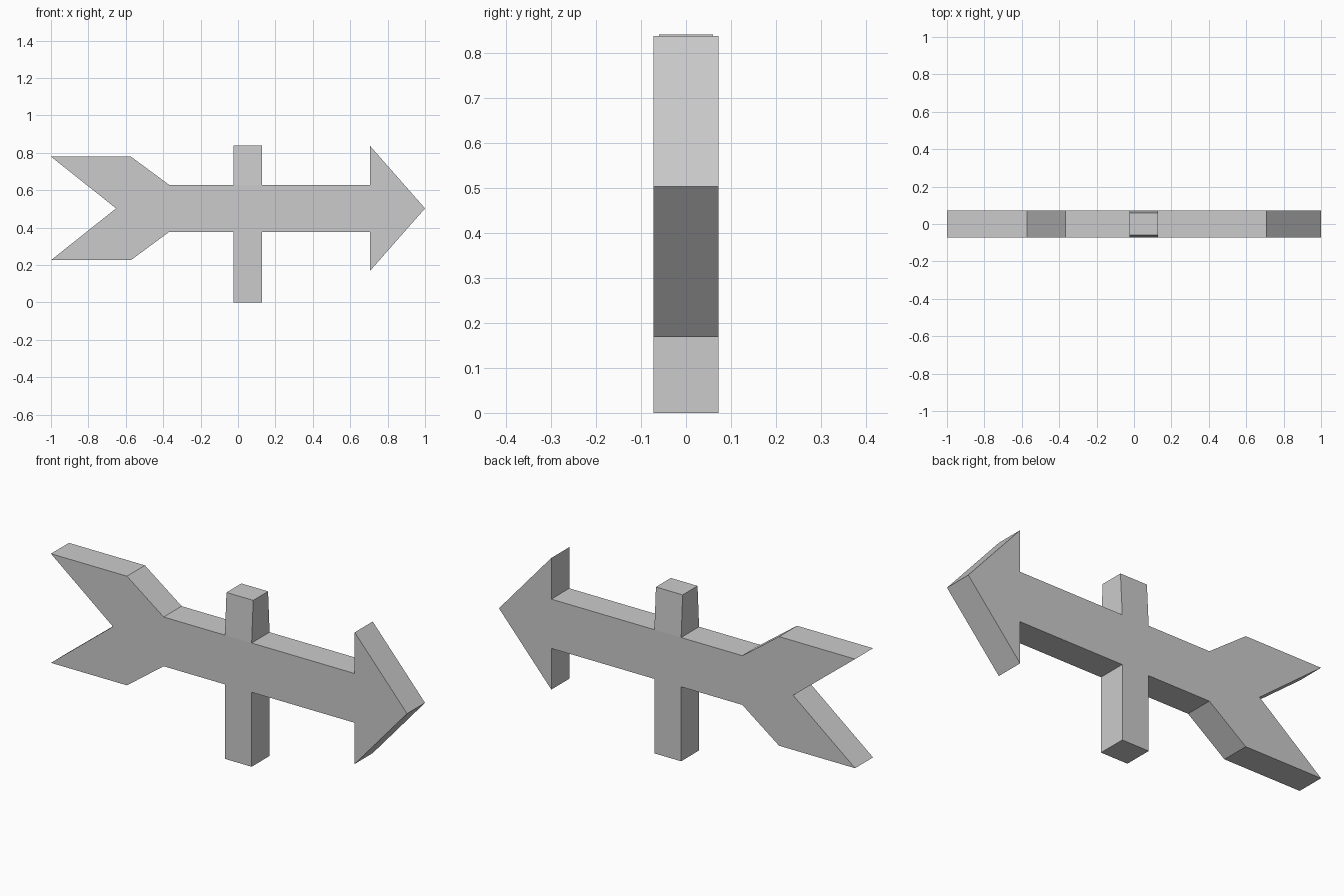
import bpy
import bmesh

cube = bpy.data.objects.get("Cube")
if cube:
    bpy.data.objects.remove(cube, do_unlink=True)

HALF_DEPTH = 0.072
MID_Z = 0.503
POST_TOP = 0.84
POST_LEFT, POST_RIGHT = -0.023, 0.127
SHAFT = 0.125

grey = bpy.data.materials.new("plain grey")
grey.use_nodes = True
colour = (0.6, 0.6, 0.6, 1)
grey.diffuse_color = colour
grey.node_tree.nodes["Principled BSDF"].inputs["Base Color"].default_value = colour

# Upper half of the arrow outline, from tail notch to tip
upper = [(-0.652, 0), (-1, 0.277), (-0.573, 0.277), (-0.367, SHAFT),
         (POST_LEFT, SHAFT), (POST_RIGHT, SHAFT),
         (0.706, SHAFT), (0.706, 0.334), (1, 0)]
outline = upper + [(x, -h) for x, h in reversed(upper[1:-1])]

bm = bmesh.new()
front = bm.faces.new([bm.verts.new((x, -HALF_DEPTH, MID_Z + h)) for x, h in outline])

# Thickness of the arrow board
slab = bmesh.ops.extrude_face_region(bm, geom=[front], use_keep_orig=True)
for v in slab["geom"]:
    if isinstance(v, bmesh.types.BMVert):
        v.co.y = HALF_DEPTH


def grow_post(side, end_z, taper):
    """Extrude the shaft edge face between the post corners."""
    centre_x = (POST_LEFT + POST_RIGHT) / 2
    target = MID_Z + side * SHAFT
    face = min(bm.faces, key=lambda f: abs(f.calc_center_median().x - centre_x)
               + abs(f.calc_center_median().z - target))
    result = bmesh.ops.extrude_discrete_faces(bm, faces=[face])
    for v in result["faces"][0].verts:
        v.co.z = end_z
        v.co.y *= taper


# Post above the board narrows slightly, post below is straight
grow_post(1, POST_TOP, 0.83)
grow_post(-1, 0, 1)

bmesh.ops.remove_doubles(bm, verts=bm.verts, dist=0.0001)
bmesh.ops.recalc_face_normals(bm, faces=bm.faces)
mesh = bpy.data.meshes.new("arrow_sign")
bm.to_mesh(mesh)
bm.free()
mesh.materials.append(grey)
sign = bpy.data.objects.new("arrow_sign", mesh)
bpy.context.collection.objects.link(sign)
